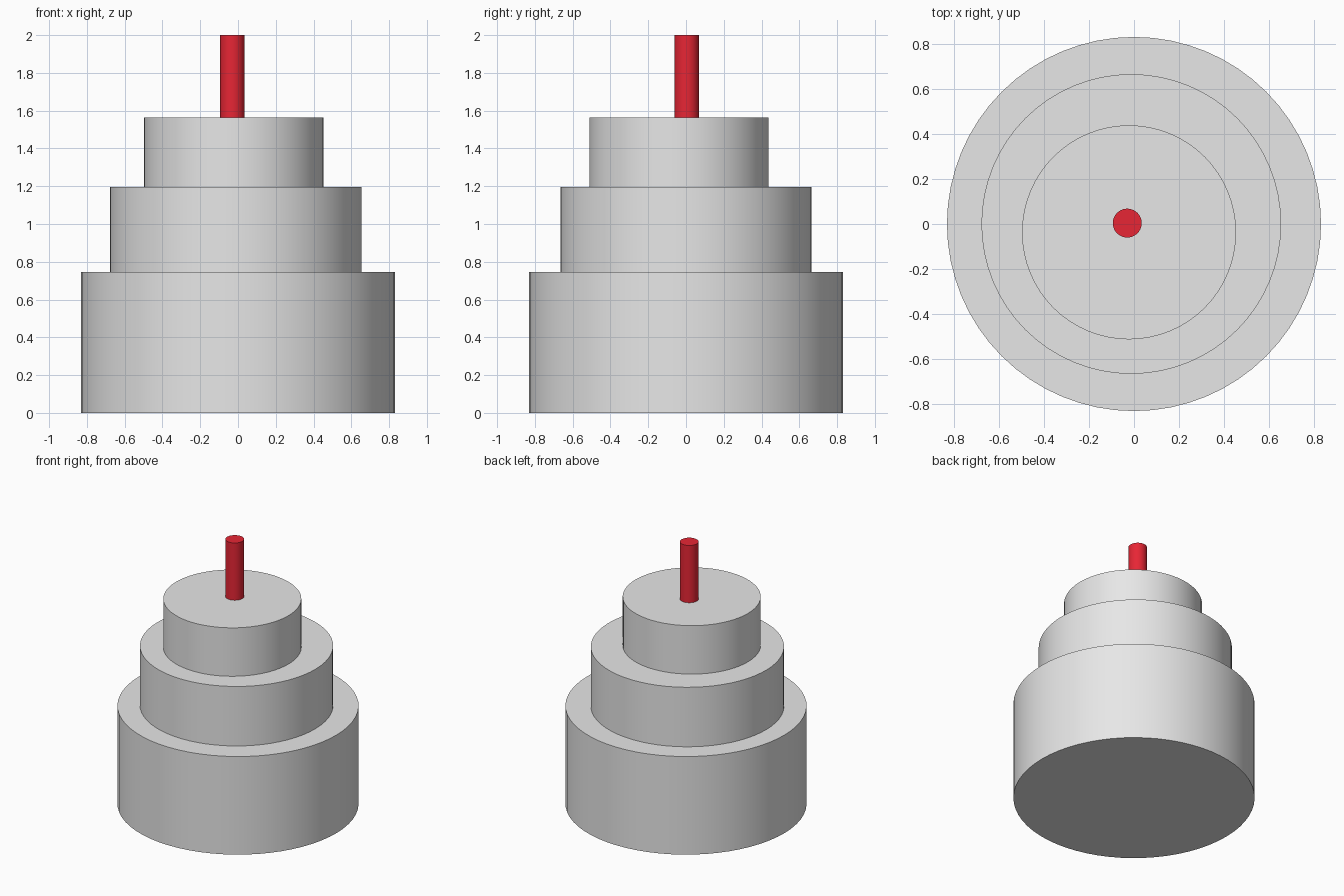
import bpy
import math

cube = bpy.data.objects.get("Cube")
if cube:
    bpy.data.objects.remove(cube, do_unlink=True)


def make_material(name, rgb):
    mat = bpy.data.materials.new(name)
    mat.use_nodes = True
    color = (*rgb, 1.0)
    mat.diffuse_color = color
    mat.node_tree.nodes["Principled BSDF"].inputs["Base Color"].default_value = color
    return mat


def make_cylinder(name, radius, bottom, top, center, mat):
    bpy.ops.mesh.primitive_cylinder_add(
        vertices=64, radius=radius, depth=top - bottom,
        location=(*center, (bottom + top) / 2))
    obj = bpy.context.object
    obj.name = name
    obj.data.materials.append(mat)
    bpy.ops.object.shade_smooth_by_angle(angle=math.radians(30))


icing = make_material("light grey", (0.8, 0.8, 0.8))
wax = make_material("red", (0.8, 0.019, 0.035))

# Stacked tiers, slightly off centre
make_cylinder("bottom_tier", 0.83, 0, 0.745, (0, 0), icing)
make_cylinder("middle_tier", 0.665, 0.745, 1.197, (-0.012, 0), icing)
make_cylinder("top_tier", 0.475, 1.197, 1.565, (-0.022, -0.037), icing)

# Candle
make_cylinder("candle", 0.064, 1.565, 2, (-0.03, 0.004), wax)
